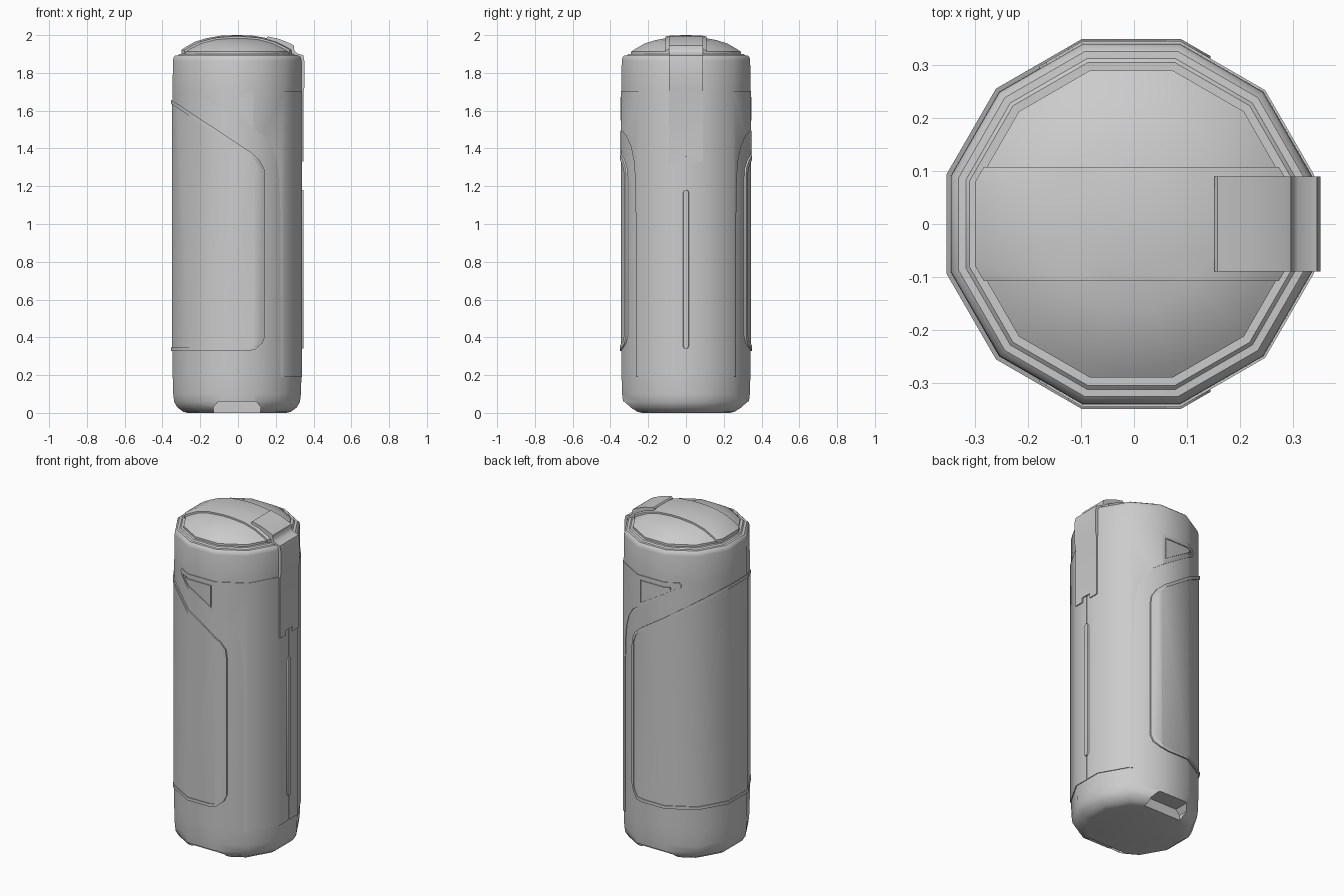
import bpy, bmesh, math
from mathutils import Vector

if "Cube" in bpy.data.objects:
    bpy.data.objects.remove(bpy.data.objects["Cube"])

CX = -0.005      # axis of the twelve-sided body
AP = 0.341       # body apothem (axis to flat)


def make(name, bm):
    bmesh.ops.remove_doubles(bm, verts=bm.verts, dist=1e-5)
    bmesh.ops.recalc_face_normals(bm, faces=bm.faces)
    me = bpy.data.meshes.new(name)
    bm.to_mesh(me)
    bm.free()
    ob = bpy.data.objects.new(name, me)
    bpy.context.collection.objects.link(ob)
    return ob


def lathe(name, profile, closed=False):
    """Twelve-sided lathe; radii are apothems."""
    bm = bmesh.new()
    rings = []
    for r, z in profile:
        rr = r / math.cos(math.radians(15))
        rings.append([bm.verts.new((CX + rr * math.cos(math.radians(15 + 30 * k)),
                                    rr * math.sin(math.radians(15 + 30 * k)), z)) for k in range(12)])
    n = len(rings)
    for i in range(n if closed else n - 1):
        a, b = rings[i], rings[(i + 1) % n]
        for k in range(12):
            j = (k + 1) % 12
            bm.faces.new((a[k], a[j], b[j], b[k]))
    if not closed:
        bm.faces.new(rings[0])
        bm.faces.new(rings[-1])
    return make(name, bm)


def extrude_y(name, pts, y0=-0.6, y1=0.6):
    """Extrude an x-z outline along y."""
    bm = bmesh.new()
    a = [bm.verts.new((x, y0, z)) for x, z in pts]
    b = [bm.verts.new((x, y1, z)) for x, z in pts]
    bm.faces.new(a)
    bm.faces.new(b)
    for i in range(len(pts)):
        j = (i + 1) % len(pts)
        bm.faces.new((a[i], a[j], b[j], b[i]))
    return make(name, bm)


def box(name, x0, x1, y0, y1, z0, z1):
    return extrude_y(name, [(x0, z0), (x1, z0), (x1, z1), (x0, z1)], y0, y1)


def boolean(ob, cutter, op):
    cutter.hide_render = True
    m = ob.modifiers.new("cut", 'BOOLEAN')
    m.operation, m.solver, m.object = op, 'EXACT', cutter
    me = bpy.data.meshes.new_from_object(ob.evaluated_get(bpy.context.evaluated_depsgraph_get()))
    ob.modifiers.clear()
    ob.data = me
    bpy.data.objects.remove(cutter)


def wrap(name, outline, height):
    """Thin plate of given x-z outline wrapped on the body, both front and back."""
    i, o = AP - 0.006, AP + height
    ob = lathe(name, [(i, 0.1), (o, 0.1), (o, 1.8), (i, 1.8)], True)
    boolean(ob, extrude_y("cutter", outline), 'INTERSECT')
    return ob


def strip(path, w):
    """Outline of an open path thickened to width w."""
    left, right = [], []
    P = [Vector(p) for p in path]
    for i, p in enumerate(P):
        d0 = (p - P[max(i - 1, 0)]) if i else P[1] - p
        d1 = (P[i + 1] - p) if i < len(P) - 1 else d0
        n0 = Vector((-d0.y, d0.x)).normalized()
        n1 = Vector((-d1.y, d1.x)).normalized()
        m = (n0 + n1).normalized()
        m *= w / 2 / m.dot(n0)
        left.append(tuple(p + m))
        right.append(tuple(p - m))
    return left + right[::-1]


# Main body with rounded foot and shoulder
body = lathe("body", [(0.262, 0), (0.285, 0.006), (0.315, 0.028), (0.333, 0.058), (0.338, 0.1), (AP, 0.2),
                      (AP, 1.7), (0.340, 1.865), (0.336, 1.882), (0.326, 1.892), (0.312, 1.893),
                      (0.305, 1.90), (0.28, 1.90)])
notch = [(-0.13, -0.02), (-0.13, 0.03), (-0.105, 0.06), (0.095, 0.06), (0.12, 0.03), (0.12, -0.02)]
for s in (-1, 1):
    boolean(body, extrude_y("cutter", notch, s * 0.235, s * 0.5), 'DIFFERENCE')

# Domed lid and the raised band across it
dome = [(0.29, 1.895), (0.29, 1.912), (0.27, 1.926), (0.22, 1.955), (0.16, 1.974), (0.08, 1.988), (0.005, 1.991)]
lid = lathe("lid_dome", dome)
band = lathe("lid_band", [(r + 0.005, z + (0.009 if i else 0)) for i, (r, z) in enumerate(dome)])
boolean(band, box("cutter", -0.5, 0.5, -0.108, 0.108, 1.5, 2.5), 'INTERSECT')

# Left side panel and its raised rim
edge = [(-0.42, 1.686), (-0.32, 1.625), (0.06, 1.375), (0.105, 1.335), (0.13, 1.29), (0.135, 1.24),
        (0.135, 0.41), (0.122, 0.375), (0.085, 0.343), (0.04, 0.336), (-0.42, 0.336)]
panel = wrap("grip_panel", edge, 0.003)
rim = wrap("grip_panel_rim", strip(edge, 0.018), 0.008)

# Right wrap-around cover with triangular window and centre seam
cover = wrap("side_cover", [(-0.165, 1.703), (-0.178, 1.69), (-0.172, 1.668), (-0.145, 1.645), (0.07, 1.51),
                            (0.135, 1.47), (0.18, 1.41), (0.208, 1.33), (0.219, 1.24), (0.226, 1.0),
                            (0.226, 0.19), (0.5, 0.19), (0.5, 1.703)], 0.004)
boolean(cover, box("cutter", 0.2, 0.5, -0.004, 0.004, 0.1, 1.5), 'DIFFERENCE')
boolean(cover, extrude_y("cutter", [(-0.148, 1.678), (-0.148, 1.663), (0.064, 1.537), (0.064, 1.678)]), 'DIFFERENCE')
window = wrap("window_plate", [(-0.125, 1.673), (-0.125, 1.659), (0.059, 1.549), (0.059, 1.673)], 0.006)

# Slim ridge over the seam
bm = bmesh.new()
outline = [(-0.02, 0.355), (-0.01, 0.34), (0.01, 0.34), (0.02, 0.355),
           (0.02, 1.165), (0.01, 1.18), (-0.01, 1.18), (-0.02, 1.165)]
back = [bm.verts.new((0.333, y, z)) for y, z in outline]
face = [bm.verts.new((0.347, y * 0.7, z)) for y, z in outline]
bm.faces.new(back)
bm.faces.new(face)
for i in range(8):
    j = (i + 1) % 8
    bm.faces.new((back[i], back[j], face[j], face[i]))
ridge = make("seam_ridge", bm)

# Clasp strap hooked over the lid
clasp = extrude_y("clasp", [(0.332, 1.33), (0.346, 1.33), (0.347, 1.70), (0.352, 1.725), (0.352, 1.86),
                            (0.345, 1.893), (0.31, 1.905), (0.298, 1.92), (0.296, 1.945), (0.283, 1.953),
                            (0.22, 1.979), (0.158, 1.993), (0.152, 1.985), (0.152, 1.972), (0.21, 1.955),
                            (0.28, 1.915), (0.29, 1.89), (0.332, 1.88)], -0.09, 0.09)
boolean(clasp, box("cutter", 0.2, 0.5, -0.032, 0.032, 1.2, 1.358), 'DIFFERENCE')

# Smooth shading with sharp edges kept
bpy.ops.object.select_all(action='DESELECT')
for ob in bpy.context.collection.objects:
    ob.select_set(True)
bpy.context.view_layer.objects.active = body
bpy.ops.object.shade_smooth_by_angle(angle=math.radians(35))
